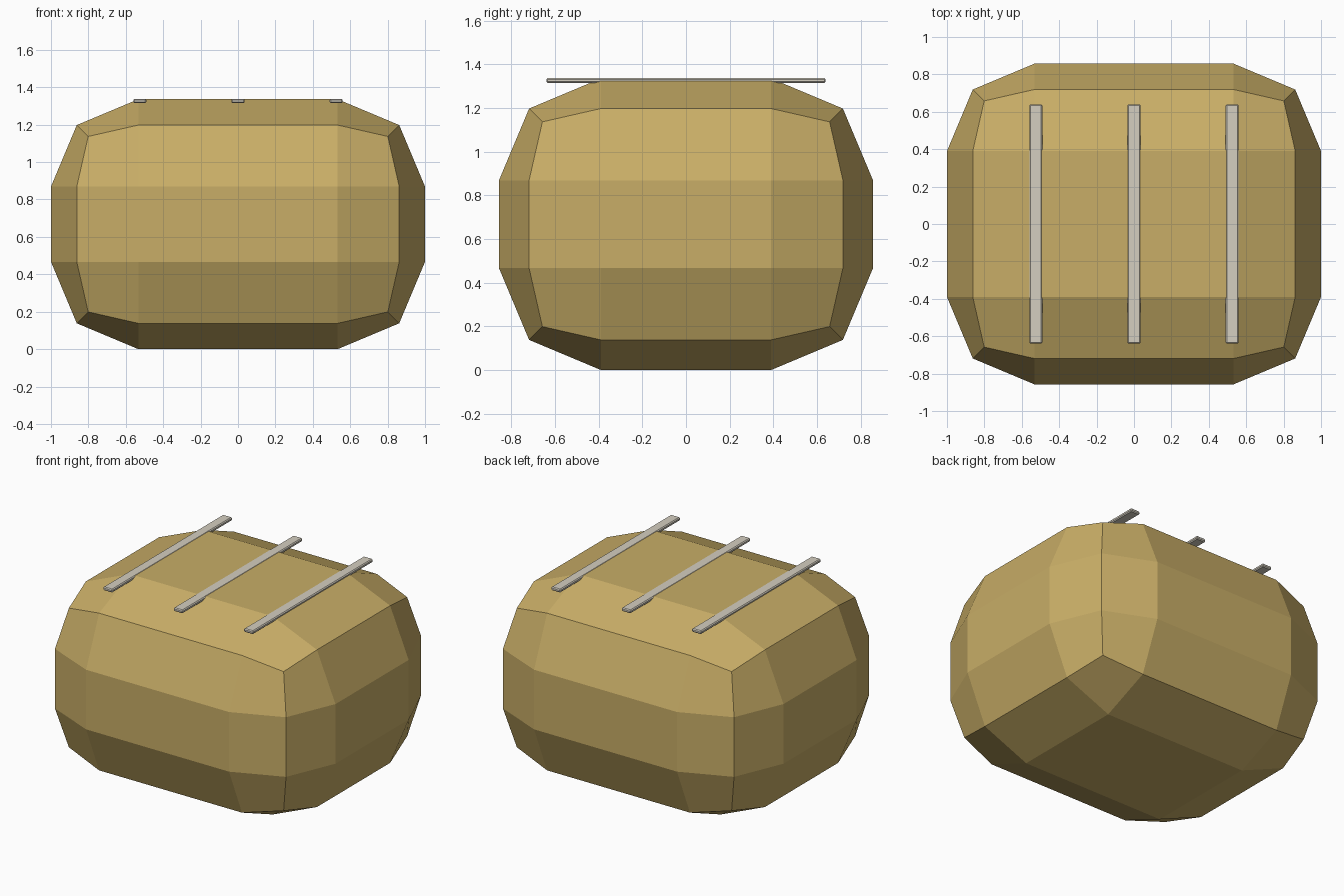
import bpy, bmesh
from mathutils import Vector

if "Cube" in bpy.data.objects:
    bpy.data.objects.remove(bpy.data.objects["Cube"])


def material(name, rgb):
    m = bpy.data.materials.new(name)
    m.diffuse_color = (*rgb, 1)
    m.use_nodes = True
    m.node_tree.nodes["Principled BSDF"].inputs["Base Color"].default_value = m.diffuse_color
    return m


def add_object(name, bm, mat):
    bmesh.ops.recalc_face_normals(bm, faces=bm.faces)
    me = bpy.data.meshes.new(name)
    bm.to_mesh(me)
    bm.free()
    me.materials.append(mat)
    ob = bpy.data.objects.new(name, me)
    bpy.context.collection.objects.link(ob)
    return ob


tan = material("tan", (0.58, 0.42, 0.135))
pale = material("pale", (0.66, 0.62, 0.53))

# Body: cube cut 3x3 per side, with edges and corners pulled in
HALF = (1.0, 0.857, 0.668)
INNER = (0.533, 0.39, 0.201)
PULL = {1: 0.0, 2: 0.138, 3: 0.199}   # face, edge, corner points
bm = bmesh.new()
bmesh.ops.create_cube(bm, size=2)
bmesh.ops.subdivide_edges(bm, edges=bm.edges[:], cuts=2, use_grid_fill=True)
for v in bm.verts:
    outer = [abs(c) > 0.9 for c in v.co]
    pull = PULL[sum(outer)]
    size = [HALF[i] - pull if outer[i] else INNER[i] for i in range(3)]
    v.co = Vector([s if c > 0 else -s for s, c in zip(size, v.co)])
    v.co.z += HALF[2]
add_object("body", bm, tan)

# Three thin slats lying across the top
for i, x in enumerate((-0.525, 0, 0.525)):
    bm = bmesh.new()
    bmesh.ops.create_cube(bm, size=1)
    bmesh.ops.scale(bm, vec=(0.07, 1.28, 0.023), verts=bm.verts)
    bmesh.ops.translate(bm, vec=(x, 0, 1.3265), verts=bm.verts)
    slat = add_object(f"top_slat_{i + 1}", bm, pale)
    bevel = slat.modifiers.new("bevel", "BEVEL")
    bevel.width = 0.006
    bevel.segments = 1
